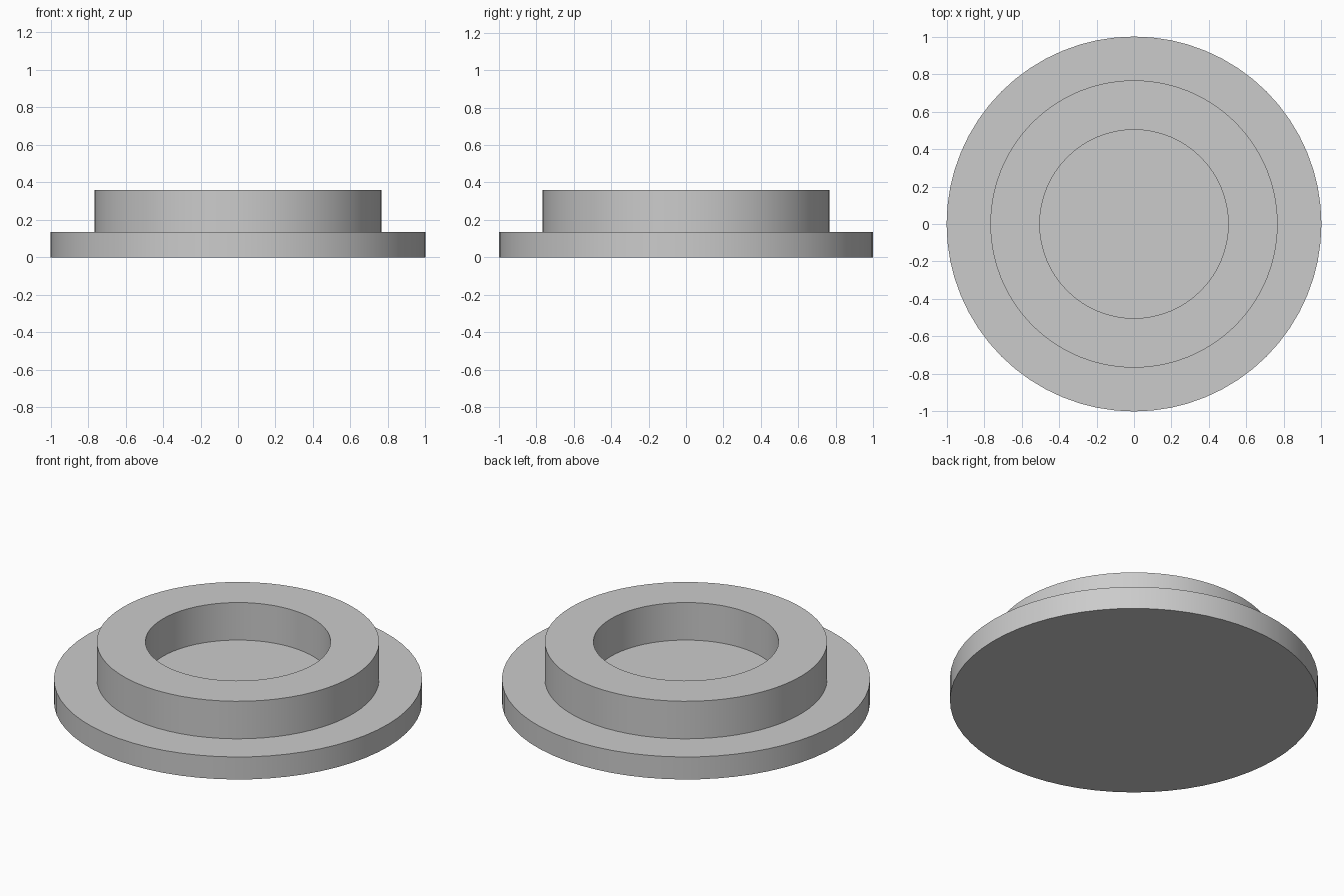
import bpy
import bmesh
import math
from mathutils import Matrix, Vector

cube = bpy.data.objects.get("Cube")
if cube:
    bpy.data.objects.remove(cube, do_unlink=True)

SEGMENTS = 64
FLANGE_R, COLLAR_R, BORE_R = 1.0, 0.767, 0.503
FLANGE_Z, TOP_Z = 0.135, 0.36

grey = bpy.data.materials.new("plain grey")
grey.use_nodes = True
colour = (0.6, 0.6, 0.6, 1.0)
grey.diffuse_color = colour
grey.node_tree.nodes["Principled BSDF"].inputs["Base Color"].default_value = colour

# Stepped profile from the bottom centre round to the floor of the bore
profile = [
    (0, 0), (FLANGE_R, 0), (FLANGE_R, FLANGE_Z), (COLLAR_R, FLANGE_Z),
    (COLLAR_R, TOP_Z), (BORE_R, TOP_Z), (BORE_R, FLANGE_Z), (0, FLANGE_Z),
]

# Flanged collar, turned as one closed solid
bm = bmesh.new()
verts = [bm.verts.new((r, 0, z)) for r, z in profile]
edges = [bm.edges.new(pair) for pair in zip(verts, verts[1:])]
bmesh.ops.spin(bm, geom=verts + edges, cent=(0, 0, 0), axis=(0, 0, 1),
               angle=math.tau, steps=SEGMENTS, use_merge=True)
bmesh.ops.remove_doubles(bm, verts=bm.verts, dist=0.0001)
bmesh.ops.recalc_face_normals(bm, faces=bm.faces)

mesh = bpy.data.meshes.new("flanged_collar")
bm.to_mesh(mesh)
bm.free()
mesh.materials.append(grey)
collar = bpy.data.objects.new("flanged_collar", mesh)
bpy.context.collection.objects.link(collar)

# Smooth walls with crisp rims
bpy.ops.object.select_all(action="DESELECT")
collar.select_set(True)
bpy.context.view_layer.objects.active = collar
bpy.ops.object.shade_smooth_by_angle(angle=math.radians(30))
